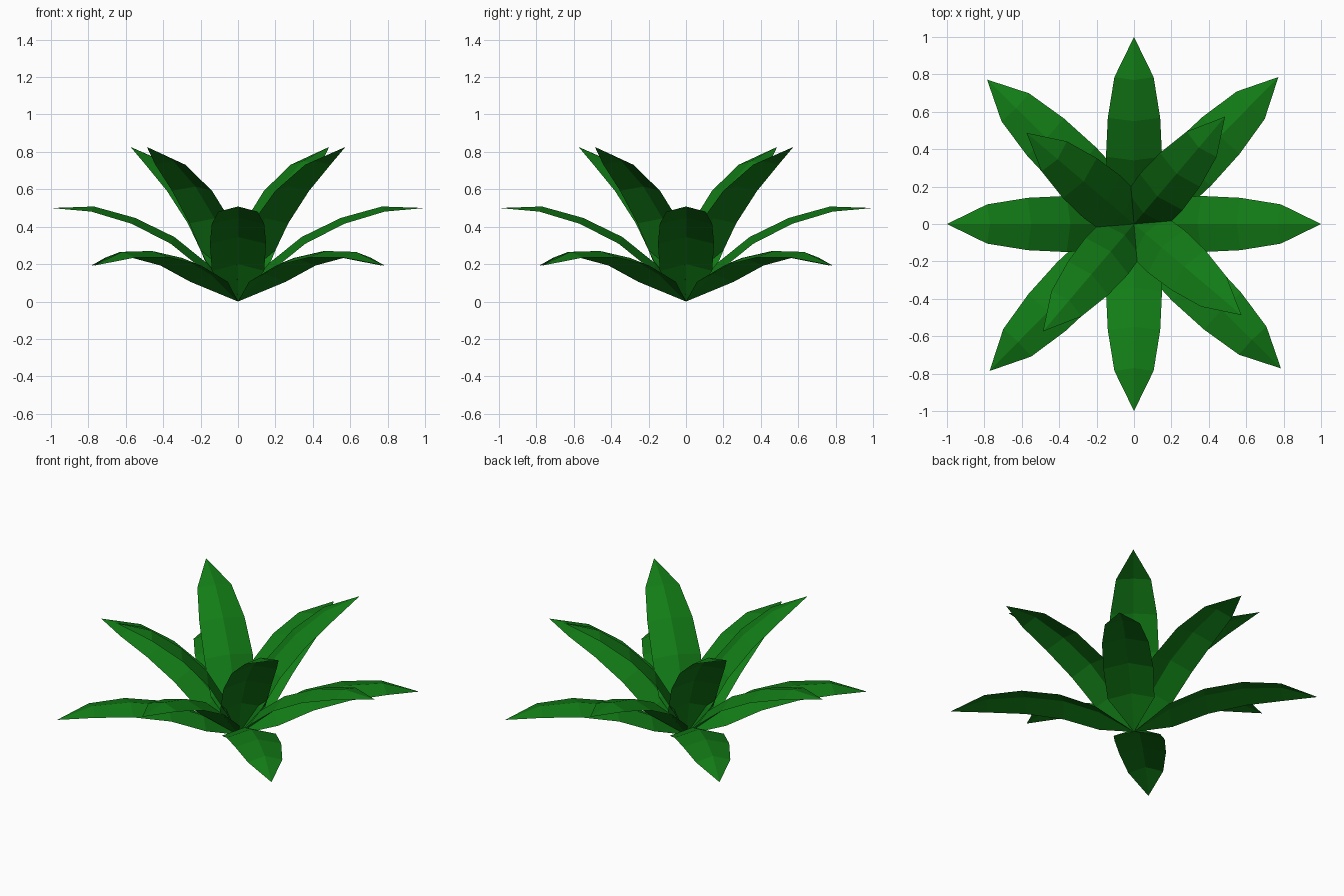
import bpy, bmesh
from math import radians
from mathutils import Matrix

if "Cube" in bpy.data.objects:
    bpy.data.objects.remove(bpy.data.objects["Cube"])

green = bpy.data.materials.new("leaf green")
green.diffuse_color = (0.006, 0.2, 0.008, 1)
green.use_nodes = True
green.node_tree.nodes["Principled BSDF"].inputs["Base Color"].default_value = green.diffuse_color

# Leaf along +x: distance, midrib height, half width, droop of the edges
SECTIONS = [(0.16, 0.20, 0.14, 0.04), (0.34, 0.345, 0.15, 0.04),
            (0.55, 0.447, 0.14, 0.035), (0.77, 0.508, 0.105, 0.03)]


def make_leaf(name, pitch, azimuth):
    bm = bmesh.new()
    base = bm.verts.new((0, 0, 0))
    tip = bm.verts.new((1, 0, 0.5))
    rows = []
    for x, z, w, d in SECTIONS:
        # edges fold down at right angles to the leaf's rising curve
        rows.append([bm.verts.new((x + d * 0.5, -w, z - d * 0.9)),
                     bm.verts.new((x, 0, z)),
                     bm.verts.new((x + d * 0.5, w, z - d * 0.9))])
    for i in (0, 1):
        bm.faces.new((base, rows[0][i], rows[0][i + 1]))
        for a, b in zip(rows, rows[1:]):
            bm.faces.new((a[i], b[i], b[i + 1], a[i + 1]))
        bm.faces.new((rows[-1][i], tip, rows[-1][i + 1]))
    bmesh.ops.recalc_face_normals(bm, faces=bm.faces)
    if sum(f.normal.z for f in bm.faces) < 0:
        bmesh.ops.reverse_faces(bm, faces=bm.faces)
    bm.transform(Matrix.Rotation(radians(azimuth), 4, 'Z')
                 @ Matrix.Rotation(radians(-pitch), 4, 'Y'))
    me = bpy.data.meshes.new(name)
    bm.to_mesh(me)
    bm.free()
    me.materials.append(green)
    bpy.context.collection.objects.link(bpy.data.objects.new(name, me))


# Three whorls of four leaves: low, middle and upright
for k in range(4):
    make_leaf(f"low_leaf_{k + 1}", -16.7, 45.5 + 90 * k)
    make_leaf(f"middle_leaf_{k + 1}", 0, 90 * k)
    make_leaf(f"upright_leaf_{k + 1}", 21.1, 49.7 + 90 * k)
